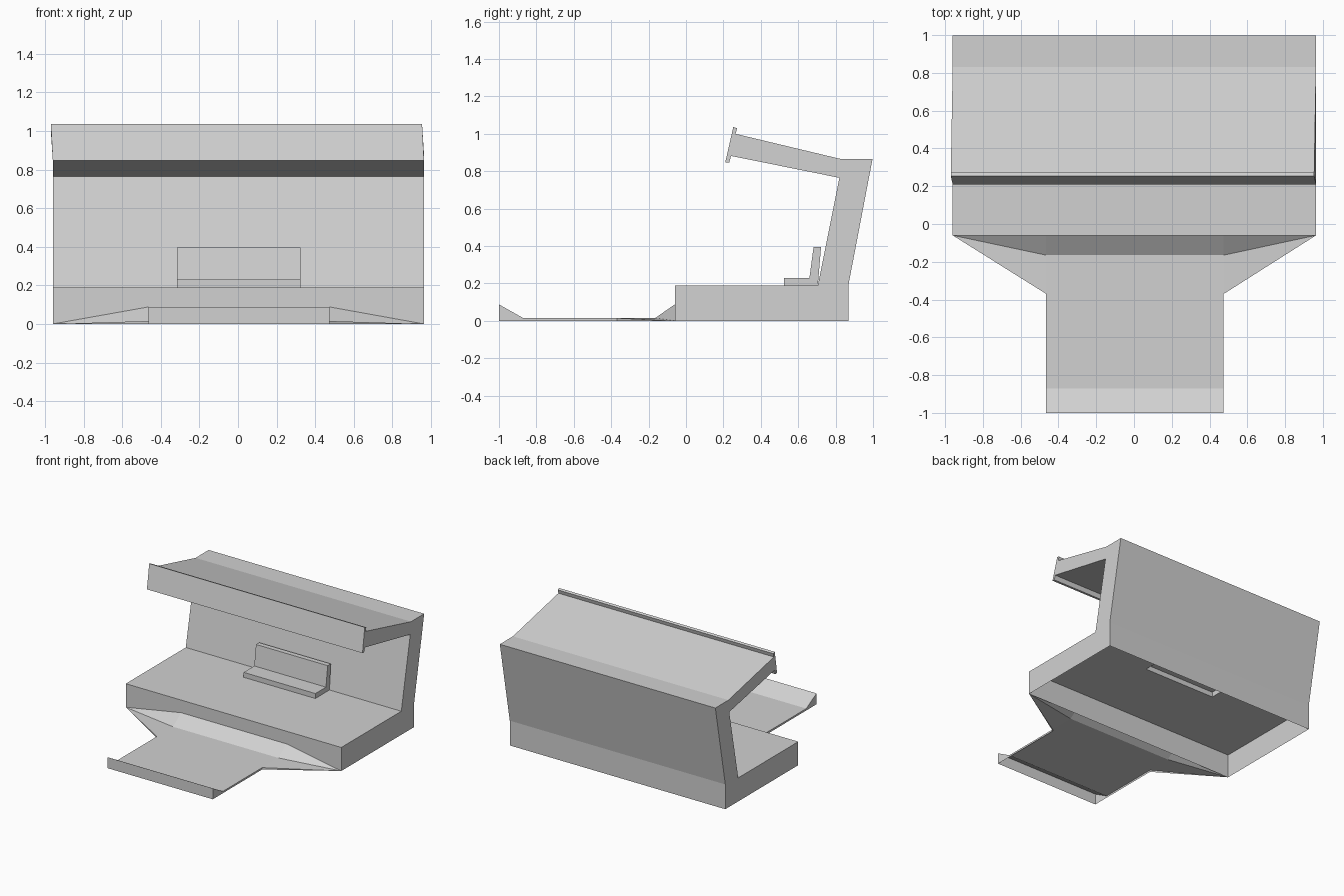
import bpy
import bmesh

cube = bpy.data.objects.get("Cube")
if cube:
    bpy.data.objects.remove(cube, do_unlink=True)

# Single concrete colour
concrete = bpy.data.materials.new("light grey concrete")
concrete.use_nodes = True
colour = (0.64, 0.64, 0.64, 1)
concrete.diffuse_color = colour
concrete.node_tree.nodes["Principled BSDF"].inputs["Base Color"].default_value = colour


def finish(bm, name):
    bmesh.ops.recalc_face_normals(bm, faces=bm.faces)
    mesh = bpy.data.meshes.new(name)
    bm.to_mesh(mesh)
    bm.free()
    mesh.materials.append(concrete)
    obj = bpy.data.objects.new(name, mesh)
    bpy.context.collection.objects.link(obj)
    return obj


def extrude_profile(profile, left, right):
    """Sweep a closed (y, z) profile along x."""
    bm = bmesh.new()
    face = bm.faces.new([bm.verts.new((left, y, z)) for y, z in profile])
    out = bmesh.ops.extrude_face_region(bm, geom=[face], use_keep_orig=True)
    moved = [v for v in out["geom"] if isinstance(v, bmesh.types.BMVert)]
    bmesh.ops.translate(bm, verts=moved, vec=(right - left, 0, 0))
    bmesh.ops.recalc_face_normals(bm, faces=bm.faces)
    return bm


def remove_faces(bm, rule):
    doomed = [f for f in bm.faces if rule(f, f.calc_center_median())]
    bmesh.ops.delete(bm, geom=doomed, context="FACES")


def cut(bm, faces, point, normal):
    geom = set(faces)
    for f in faces:
        geom.update(f.edges)
        geom.update(f.verts)
    bmesh.ops.bisect_plane(bm, geom=list(geom), plane_co=point, plane_no=normal)


LEFT, RIGHT = -0.96, 0.964
TRAY_L, TRAY_R = -0.465, 0.475
SEAT_L, SEAT_R = -0.317, 0.323
FRONT, FLOOR, SEAT_Y, WALL_Y = -0.06, 0.19, 0.525, 0.705
PLATE, LIP = 0.015, 0.088

# Shelter: base, leaning back wall, rising roof and front fascia in one shell
shelter_profile = [
    (FRONT, 0), (0.87, 0), (0.87, 0.2), (0.997, 0.865), (0.83, 0.865),
    (0.265, 1.0), (0.273, 1.03), (0.253, 1.037), (0.21, 0.848), (0.231, 0.846),
    (0.241, 0.882), (0.82, 0.765), (WALL_Y, FLOOR), (FRONT, FLOOR)]
bm = extrude_profile(shelter_profile, LEFT, RIGHT)
remove_faces(bm, lambda f, c: c.z < 0.001)


# The floor is open beneath the hollow bench
def floor_faces():
    return [f for f in bm.faces if all(abs(v.co.z - FLOOR) < 0.001 for v in f.verts)]


for point, normal in (((SEAT_L, 0, 0), (1, 0, 0)), ((SEAT_R, 0, 0), (1, 0, 0)),
                      ((0, SEAT_Y, 0), (0, 1, 0))):
    cut(bm, floor_faces(), point, normal)
remove_faces(bm, lambda f, c: abs(c.z - FLOOR) < 0.001 and abs(f.normal.z) > 0.9
             and SEAT_L < c.x < SEAT_R and c.y > SEAT_Y)
# The fascia leans slightly sideways
for v in bm.verts:
    if v.co.z > 0.9:
        v.co.x -= 0.01
finish(bm, "shelter_shell")

# Bench with leaning backrest
bm = extrude_profile([(SEAT_Y, FLOOR), (WALL_Y, FLOOR), (0.722, 0.395),
                      (0.682, 0.395), (0.66, 0.23), (SEAT_Y, 0.23)], SEAT_L, SEAT_R)
remove_faces(bm, lambda f, c: abs(c.z - FLOOR) < 0.001)
finish(bm, "bench")

# Entrance tray, with raised front lip and a slope up to the base
WING_Y, SLOPE_Y = -0.37, -0.165
bm = extrude_profile([(-1, 0), (-1, LIP), (-0.87, PLATE), (SLOPE_Y, PLATE),
                      (FRONT, LIP), (FRONT, 0)], TRAY_L, TRAY_R)
remove_faces(bm, lambda f, c: c.z < 0.001 or c.y > FRONT - 0.001)
cut(bm, [f for f in bm.faces if abs(f.normal.x) > 0.9], (0, WING_Y, 0), (0, 1, 0))
remove_faces(bm, lambda f, c: abs(f.normal.x) > 0.9 and c.y > WING_Y)
finish(bm, "entrance_tray")

# Sloping wings beside the tray
for name, outer, inner in (("right_wing", LEFT, TRAY_L), ("left_wing", RIGHT, TRAY_R)):
    bm = bmesh.new()
    tip = bm.verts.new((outer, FRONT, 0))
    rim = [bm.verts.new((inner, y, z)) for y, z in
           ((FRONT, LIP), (SLOPE_Y, PLATE), (WING_Y, PLATE), (WING_Y, 0))]
    for a, b in zip(rim, rim[1:]):
        bm.faces.new((tip, a, b))
    # keep the outside of the slope facing up
    bmesh.ops.recalc_face_normals(bm, faces=bm.faces)
    obj = finish(bm, name)
    if obj.data.polygons[0].normal.z < 0:
        obj.data.flip_normals()
